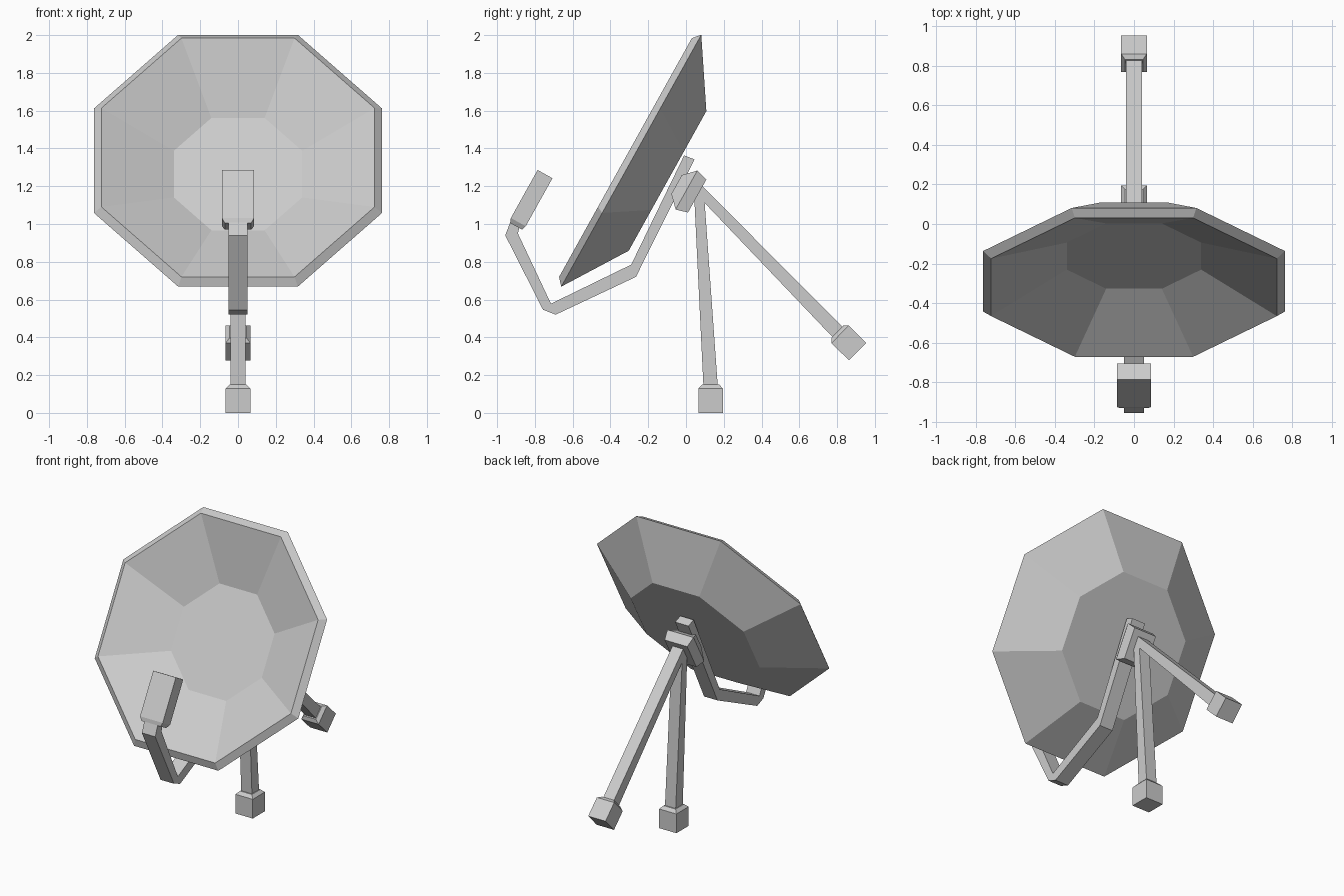
import bpy, bmesh, math
from mathutils import Vector

if "Cube" in bpy.data.objects:
    bpy.data.objects.remove(bpy.data.objects["Cube"])

X = Vector((1, 0, 0))
UP = Vector((0, 0.486, 0.874)).normalized()      # up along the tilted dish
BACK = Vector((0, UP.z, -UP.y))                  # out of the back of the dish


def finish(name, bm):
    bmesh.ops.recalc_face_normals(bm, faces=bm.faces)
    me = bpy.data.meshes.new(name)
    bm.to_mesh(me)
    bm.free()
    ob = bpy.data.objects.new(name, me)
    bpy.context.collection.objects.link(ob)
    return ob


def bridge(name, rings, loop=False):
    """Join equal-sized rings of points; cap the ends unless looped."""
    bm = bmesh.new()
    vs = [[bm.verts.new(p) for p in r] for r in rings]
    n = len(vs[0])
    for a, b in zip(vs, vs[1:]):
        for i in range(n):
            j = (i + 1) % n
            bm.faces.new((a[i], a[j], b[j], b[i]))
    bm.faces.new(vs[0])
    bm.faces.new(vs[-1])
    return finish(name, bm)


def box_loft(name, origin, axis, stages):
    """Rectangular sections (distance, half x, half depth) along an axis in the yz plane."""
    o, a = Vector(origin), Vector(axis).normalized()
    side = a.cross(X)
    rings = [[o + a * t + X * (sx * hx) + side * (sy * hd)
              for sx, sy in ((-1, -1), (1, -1), (1, 1), (-1, 1))]
             for t, hx, hd in stages]
    return bridge(name, rings)


def octagon(apothem, depth):
    c = Vector((0, -0.29, 1.335)) + BACK * depth
    r = apothem / math.cos(math.pi / 8)
    angles = [math.pi / 8 + i * math.pi / 4 for i in range(8)]
    return [c + X * (r * math.cos(t)) + UP * (r * math.sin(t)) for t in angles]


# Dish: back plate, outer rim, front lip, recessed floor
bridge("dish", [octagon(0.423, 0.22), octagon(0.763, 0),
                octagon(0.723, -0.035), octagon(0.34, 0.146)])

# Bent feed arm, extruded from its side profile
profile = [(.045, 1.342), (-.265, .72), (-.69, .52), (-.757, .546),
           (-.957, .94), (-.93, 1.01), (-.88, .99), (-.89, .95),
           (-.715, .578), (-.29, .785), (-.01, 1.363)]
bridge("feed_arm", [[Vector((x, y, z)) for y, z in profile] for x in (-.05, .05)])

# Receiver block at the end of the arm
box_loft("receiver", (0, -.90, .988), UP,
         [(0, .07, .036), (.025, .085, .045), (.316, .085, .045)])

# Mounting hub behind the dish
box_loft("mount_hub", (0, .02, 1.17), BACK,
         [(-.08, .06, .057), (-.02, .098, .118), (.045, .085, .10)])


# Two struts with block feet: start, foot centre, foot direction
def strut(name, top, foot, axis):
    a = Vector(axis).normalized()
    top, foot = Vector(top), Vector(foot)
    ankle = foot - a * 0.08
    d = ankle - top
    box_loft(name + "_leg", top, d,
             [(0, .04, .026), (d.length + .01, .04, .038)])
    box_loft(name + "_foot", foot, a,
             [(-.085, .045, .045), (-.065, .065, .065), (.065, .065, .065)])


strut("lower", (0, .068, 1.18), (0, .13, .065), (0, 0, -1))
strut("rear", (0, .06, 1.19), (0, .862, .37), (0, .715, -.70))
